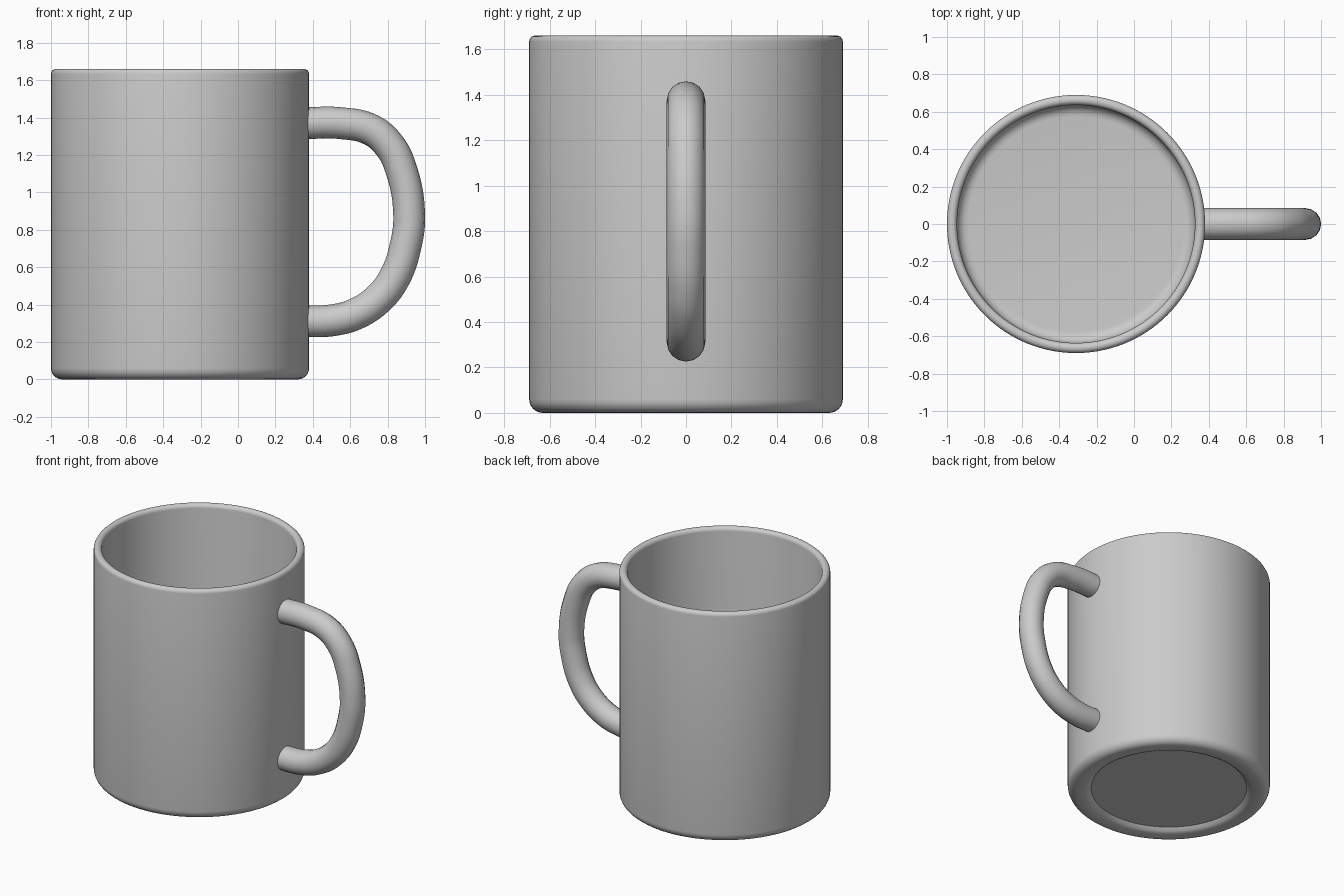
import bpy, bmesh
from math import cos, sin, pi, radians

if "Cube" in bpy.data.objects:
    bpy.data.objects.remove(bpy.data.objects["Cube"])

CX, R, H = -0.31, 0.69, 1.66


def arc(cx, cz, r, a0, a1, n=6):
    """Points of a fillet in the (radius, z) plane, angles in degrees."""
    angles = [radians(a0 + (a1 - a0) * i / n) for i in range(n + 1)]
    return [(cx + r * cos(a), cz + r * sin(a)) for a in angles]


def lathe(name, profile, segments=128):
    """Revolve a profile that begins and ends on the axis."""
    bm = bmesh.new()
    verts = [bm.verts.new((r, 0, z)) for r, z in profile]
    edges = [bm.edges.new(pair) for pair in zip(verts, verts[1:])]
    bmesh.ops.spin(bm, geom=verts + edges, cent=(0, 0, 0), axis=(0, 0, 1),
                   angle=2 * pi, steps=segments)
    bmesh.ops.remove_doubles(bm, verts=bm.verts, dist=1e-5)
    bmesh.ops.recalc_face_normals(bm, faces=bm.faces)
    mesh = bpy.data.meshes.new(name)
    bm.to_mesh(mesh)
    bm.free()
    obj = bpy.data.objects.new(name, mesh)
    bpy.context.collection.objects.link(obj)
    return obj


def smooth(obj):
    bpy.ops.object.select_all(action='DESELECT')
    obj.select_set(True)
    bpy.context.view_layer.objects.active = obj
    bpy.ops.object.shade_smooth_by_angle(angle=radians(35))


# Hollow body: recessed base, rounded foot, rounded rim, filleted inner floor
profile = [(0, 0.03), (0.53, 0.03)]
profile += [(0.55, 0.01), (0.57, 0.0)]
profile += arc(R - 0.06, 0.06, 0.06, -90, 0)
profile += arc(R - 0.027, H - 0.027, 0.027, 0, 180, 10)
profile += arc(R - 0.054 - 0.06, 0.13, 0.06, 0, -90)
profile += [(0, 0.07)]
body = lathe("mug_body", profile)
body.location.x = CX
smooth(body)

# Handle: round tube along a smooth path, ends sunk into the wall
path = [(0.35, 1.37), (0.55, 1.37), (0.71, 1.335), (0.81, 1.25), (0.87, 1.13),
        (0.915, 0.88), (0.895, 0.71), (0.84, 0.55), (0.76, 0.44),
        (0.64, 0.355), (0.51, 0.317), (0.35, 0.31)]
curve = bpy.data.curves.new("handle", 'CURVE')
curve.dimensions = '3D'
curve.bevel_depth = 0.085
curve.bevel_resolution = 6
curve.resolution_u = 8
curve.use_fill_caps = True
spline = curve.splines.new('BEZIER')
spline.bezier_points.add(len(path) - 1)
for point, (x, z) in zip(spline.bezier_points, path):
    point.co = (x, 0, z)
    point.handle_left_type = point.handle_right_type = 'AUTO'
handle = bpy.data.objects.new("handle", curve)
bpy.context.collection.objects.link(handle)
bpy.ops.object.select_all(action='DESELECT')
handle.select_set(True)
bpy.context.view_layer.objects.active = handle
bpy.ops.object.convert(target='MESH')
smooth(bpy.context.view_layer.objects.active)
